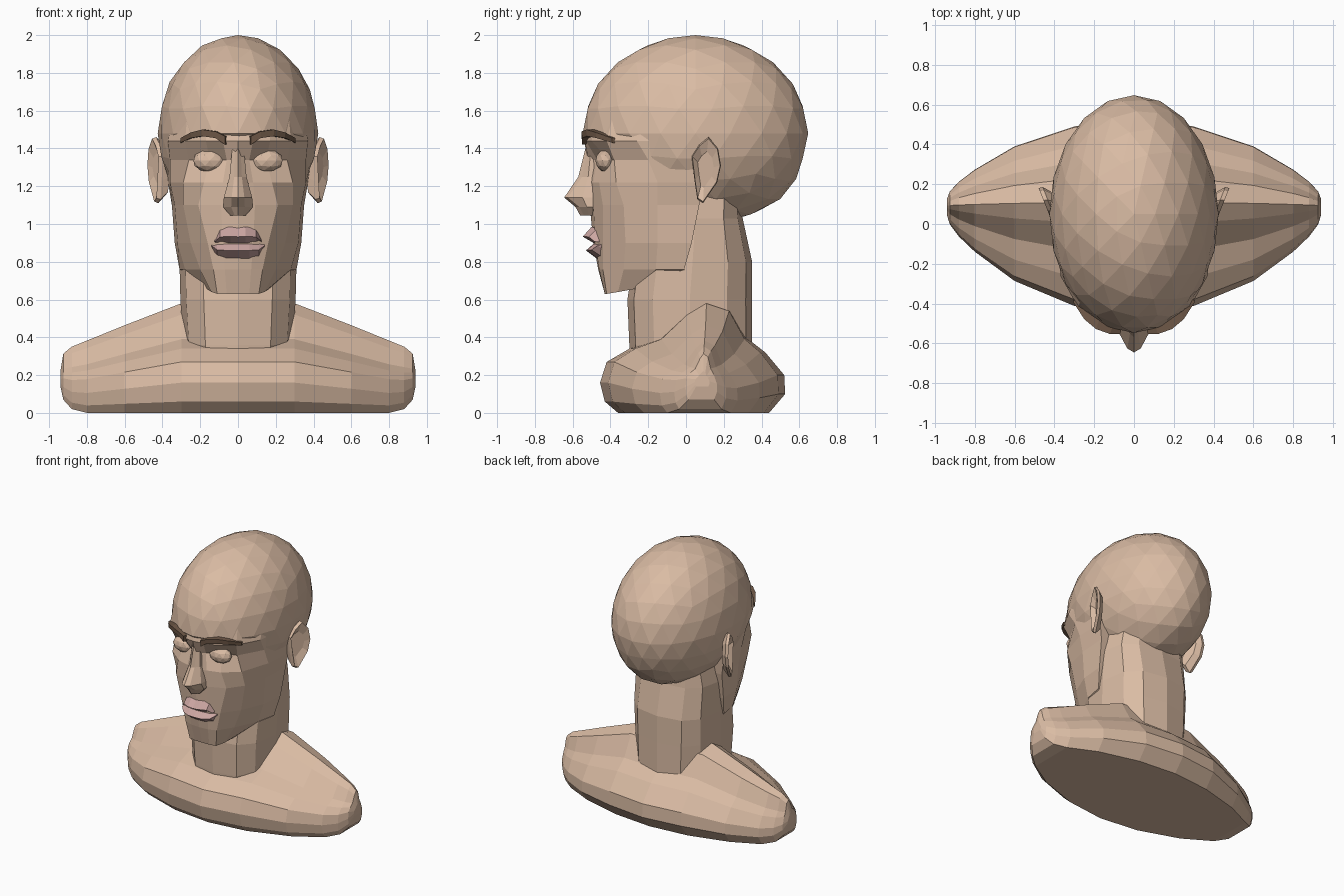
import bpy, bmesh, math
from mathutils import Vector

if "Cube" in bpy.data.objects:
    bpy.data.objects.remove(bpy.data.objects["Cube"])


def material(name, rgb):
    m = bpy.data.materials.new(name)
    m.diffuse_color = (*rgb, 1)
    m.use_nodes = True
    m.node_tree.nodes["Principled BSDF"].inputs["Base Color"].default_value = m.diffuse_color
    return m


SKIN = material("skin", (0.70, 0.50, 0.37))
LIP = material("lip pink", (0.60, 0.38, 0.36))
BROWN = material("brow brown", (0.16, 0.10, 0.065))


def finish(bm, name, mat):
    bmesh.ops.recalc_face_normals(bm, faces=bm.faces[:])
    me = bpy.data.meshes.new(name)
    bm.to_mesh(me)
    bm.free()
    me.materials.append(mat)
    ob = bpy.data.objects.new(name, me)
    bpy.context.collection.objects.link(ob)
    return ob


def loft(name, rings, mat):
    """Skin a row of equal closed rings and cap both ends."""
    bm = bmesh.new()
    vs = [[bm.verts.new(p) for p in r] for r in rings]
    n = len(rings[0])
    for a, b in zip(vs, vs[1:]):
        for i in range(n):
            j = (i + 1) % n
            bm.faces.new((a[i], a[j], b[j], b[i]))
    bm.faces.new(vs[0])
    bm.faces.new(vs[-1])
    bmesh.ops.triangulate(bm, faces=[f for f in bm.faces if len(f.verts) > 4])
    return finish(bm, name, mat)


def both_sides(half):
    """Complete a ring that starts on the centre line."""
    return half + [(-x, y, z) for x, y, z in reversed(half) if x > 0]


def flip(rings):
    return [[(-x, y, z) for x, y, z in r] for r in rings]


def ball(name, centre, size, mat, sub, shape=None):
    bm = bmesh.new()
    bmesh.ops.create_icosphere(bm, subdivisions=sub, radius=1)
    for v in bm.verts:
        v.co = Vector(centre) + Vector(a * b for a, b in zip(v.co, size))
        if shape:
            shape(v.co)
    return finish(bm, name, mat)


# Cranium, drawn back below the brow to leave room for the face
def skull(co):
    if co.z > 1.48:
        co.z = 1.48 + (co.z - 1.48) * 0.52 / 0.48
    if co.z < 1.42 and co.y < -0.1:
        co.y = -0.1 + (co.y + 0.1) * 0.72
    if co.z < 1.3:
        co.x *= 1 - 0.3 * (1.3 - co.z)
        if co.y > 0:
            co.y *= 1 + 0.5 * (1.3 - co.z)


ball("cranium", (0, 0.05, 1.48), (0.425, 0.597, 0.48), SKIN, 3, skull)

# Face shell: height, then x,y pairs from the centre line to behind the jaw
FACE = [
    (0.63, 0, -.43, .06, -.43, .11, -.42, .14, -.36, .17, -.25, .22, 0),
    (0.76, 0, -.465, .07, -.46, .13, -.44, .20, -.33, .28, -.16, .31, -.01),
    (0.90, 0, -.49, .08, -.48, .16, -.44, .25, -.32, .32, -.15, .335, .03),
    (1.10, 0, -.51, .09, -.49, .21, -.44, .29, -.33, .335, -.15, .35, .07),
    (1.22, 0, -.52, .08, -.49, .18, -.46, .29, -.37, .36, -.15, .37, .08),
    (1.34, 0, -.52, .06, -.47, .15, -.41, .26, -.38, .36, -.2, .39, .1),
    (1.44, 0, -.54, .08, -.53, .17, -.50, .28, -.42, .37, -.26, .40, .1),
    (1.56, 0, -.51, .08, -.50, .17, -.47, .27, -.39, .35, -.2, .38, .1),
]
rings = []
for k, row in enumerate(FACE):
    lift = (0, 0, 0, 0.01, 0.03, 0.10) if k == 0 else (0,) * 6
    rings.append(both_sides([(row[1 + 2 * i], row[2 + 2 * i], row[0] + lift[i])
                             for i in range(6)]))
loft("face", rings, SKIN)

# Nose
rings = []
for z, w, yf in [(1.41, .03, -.53), (1.25, .045, -.57), (1.14, .075, -.645),
                 (1.09, .08, -.585), (1.045, .04, -.56)]:
    rings.append(both_sides([(0, yf, z), (w * .45, yf + .02, z),
                             (w, yf * .4 - .29, z), (w, -.46, z)]))
loft("nose", rings, SKIN)

# Lips: upper and lower, each a triangular bar bent round the mouth
def lip(name, top, front, bottom, xs):
    rings = []
    for x, back, s in xs:
        mid = bottom[1] if name == "upper_lip" else top[1]
        rings.append([(x, y + back, mid + (z - mid) * s) for y, z in
                      (top, front, bottom, (-.42, mid))])
    loft(name, flip(rings)[::-1] + rings[1:] if xs[0][0] == 0 else rings, LIP)


lip("upper_lip", (-.50, .985), (-.545, .935), (-.49, .90),
    [(0, 0, .92), (.04, 0, 1), (.095, .03, .9), (.125, .06, .2)])
lip("lower_lip", (-.49, .895), (-.53, .86), (-.47, .815),
    [(0, 0, 1), (.06, .005, 1), (.11, .03, .9), (.14, .06, .3)])

# Eyes, brows and ears on both sides
BROW = [(.07, -.55, 1.42, 1.465), (.12, -.55, 1.455, 1.49), (.19, -.525, 1.465, 1.50),
        (.25, -.475, 1.455, 1.485), (.305, -.39, 1.43, 1.455)]
brow = [[(x, y, lo), (x, y - .003, hi), (x - .02, y + .06, hi), (x - .02, y + .06, lo)]
        for x, y, lo, hi in BROW]

EAR = [(.03, 1.36), (.07, 1.42), (.12, 1.46), (.17, 1.40), (.185, 1.31),
       (.165, 1.22), (.09, 1.11), (.06, 1.13), (.045, 1.23)]


def ear_ring(scale, out):
    return [(.405 + .38 * (y - .02) + out, .10 + (y - .10) * scale, 1.29 + (z - 1.29) * scale)
            for y, z in EAR]


ear = [ear_ring(.75, -.05), ear_ring(1, -.01), ear_ring(.95, .012), ear_ring(.55, -.015)]

for side, sx in (("right", 1), ("left", -1)):
    ball(side + "_eye", (sx * .15, -.425, 1.335), (.09, .055, .06), SKIN, 2)
    loft(side + "_brow", brow if sx > 0 else flip(brow), BROWN)
    loft(side + "_ear", ear if sx > 0 else flip(ear), SKIN)

# Neck: squarish twelve-sided column
rings = []
for z, w, yf, yb in [(.2, .25, -.29, .36), (.36, .29, -.30, .35), (.6, .305, -.31, .35),
                     (.8, .31, -.28, .35), (1.03, .31, -.2, .30), (1.2, .28, -.1, .28)]:
    ring = []
    for i in range(12):
        a = math.tau * i / 12
        s, c = math.sin(a), -math.cos(a)
        px = math.copysign(abs(s) ** .75, s)
        py = math.copysign(abs(c) ** .75, c)
        ring.append((w * px, (yf + yb) / 2 + (yb - yf) / 2 * py, z))
    rings.append(ring)
loft("neck", rings, SKIN)

# Shoulders: one side profile, shrunk towards each shoulder tip
PROFILE = [(-.36, 0), (-.43, .06), (-.455, .16), (-.42, .27), (-.3, .34), (-.15, .39),
           (0, .52), (.11, .58), (.24, .54), (.33, .39), (.42, .32), (.52, .2),
           (.525, .1), (.44, 0)]
STATIONS = [(0, 1, 1, 0), (.3, .92, 1, 0), (.6, .69, .8, 0), (.8, .42, .66, 0),
            (.88, .28, .57, .02), (.925, .17, .42, .07), (.94, .08, .14, .14)]
half = [[(x, .09 + (y - .09) * sy, z0 + z * sz) for y, z in PROFILE]
        for x, sy, sz, z0 in STATIONS]
loft("shoulders", flip(half)[:0:-1] + half, SKIN)
